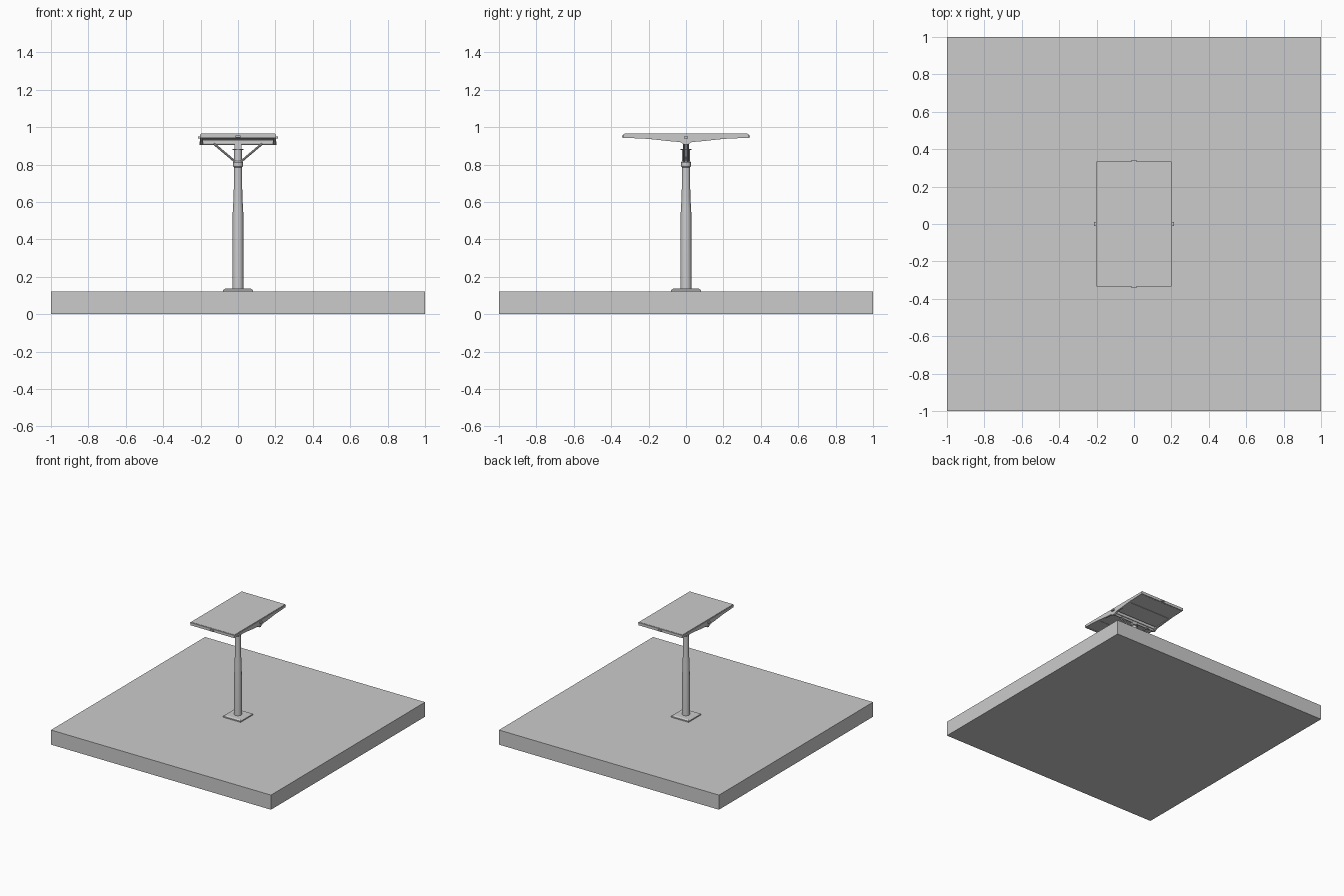
import bpy, bmesh, math
from mathutils import Vector

if "Cube" in bpy.data.objects:
    bpy.data.objects.remove(bpy.data.objects["Cube"])

grey = bpy.data.materials.new("light_grey")
grey.diffuse_color = (0.6, 0.6, 0.6, 1)
grey.use_nodes = True
grey.node_tree.nodes["Principled BSDF"].inputs["Base Color"].default_value = grey.diffuse_color


def make(name, bm, smooth=False):
    bmesh.ops.recalc_face_normals(bm, faces=bm.faces[:])
    me = bpy.data.meshes.new(name)
    bm.to_mesh(me)
    bm.free()
    me.materials.append(grey)
    ob = bpy.data.objects.new(name, me)
    bpy.context.collection.objects.link(ob)
    if smooth:
        bpy.ops.object.select_all(action='DESELECT')
        ob.select_set(True)
        bpy.context.view_layer.objects.active = ob
        bpy.ops.object.shade_smooth_by_angle(angle=math.radians(35))
    return ob


def box(name, x0, x1, y0, y1, z0, z1, inset=0.0):
    """Box whose top may be drawn in to form a sloped plate."""
    bm = bmesh.new()
    bmesh.ops.create_cube(bm, size=1)
    for v in bm.verts:
        s = v.co.copy()
        i = inset if s.z > 0 else 0
        v.co = ((x0 + i, x1 - i)[s.x > 0], (y0 + i, y1 - i)[s.y > 0], (z0, z1)[s.z > 0])
    return make(name, bm)


def lathe(name, profile, n=16):
    bm = bmesh.new()
    rings = [[bm.verts.new((r * math.cos(2 * math.pi * i / n), r * math.sin(2 * math.pi * i / n), z))
              for i in range(n)] for r, z in profile]
    for a, b in zip(rings, rings[1:]):
        for i in range(n):
            j = (i + 1) % n
            bm.faces.new((a[i], a[j], b[j], b[i]))
    bm.faces.new(rings[0])
    bm.faces.new(rings[-1])
    return make(name, bm, True)


def rod(name, p, q, r, n=10):
    p, q = Vector(p), Vector(q)
    bm = bmesh.new()
    bmesh.ops.create_cone(bm, cap_ends=True, segments=n, radius1=r, radius2=r, depth=(q - p).length)
    rot = (q - p).to_track_quat('Z', 'Y')
    for v in bm.verts:
        v.co = rot @ v.co + (p + q) / 2
    return make(name, bm, True)


def rib(name, x0, x1, profile):
    """Extrude a y-z outline along x."""
    bm = bmesh.new()
    a, b = [[bm.verts.new((x, y, z)) for y, z in profile] for x in (x0, x1)]
    n = len(profile)
    for i in range(n):
        j = (i + 1) % n
        bm.faces.new((a[i], a[j], b[j], b[i]))
    bm.faces.new(a)
    bm.faces.new(b)
    return make(name, bm)


# Ground slab and foot plate
box("ground_slab", -1, 1, -1, 1, 0, 0.12)
box("foot_plate", -0.08, 0.08, -0.08, 0.08, 0.12, 0.129)
box("foot_plate_top", -0.08, 0.08, -0.08, 0.08, 0.129, 0.136, 0.012)

# Stepped pole with collar and head flange
lathe("pole", [(0.03, 0.13), (0.028, 0.56), (0.023, 0.62), (0.022, 0.785), (0.026, 0.79),
               (0.026, 0.812), (0.021, 0.818), (0.021, 0.88)])
lathe("pole_head_flange", [(0.029, 0.877), (0.029, 0.884)])
box("head_stem", -0.02, 0.02, -0.009, 0.009, 0.88, 0.92)

# Canopy top sheet and its thin edge trim
box("canopy_sheet", -0.198, 0.198, -0.328, 0.328, 0.945, 0.965)
for s in (-1, 1):
    box("end_trim", -0.2, 0.2, s * 0.33 - 0.004, s * 0.33 + 0.004, 0.941, 0.963)

# Tapered side ribs, with slimmer ones in between
half = [(0.33, 0.943), (0.2, 0.937), (0.09, 0.925), (0.03, 0.92), (0.012, 0.908)]
outline = [(-0.332, 0.96), (0.332, 0.96)] + half + [(-y, z) for y, z in reversed(half)]
for s in (-1, 1):
    rib("side_rib", s * 0.188, s * 0.202, outline)
    # Diagonal braces in pairs
    for t in (-1, 1):
        rod("brace", (s * 0.015, t * 0.009, 0.815), (s * 0.13, t * 0.009, 0.912), 0.006)
    # Tabs on the four canopy edges
    box("side_tab", s * 0.206 - 0.008, s * 0.206 + 0.008, -0.012, 0.012, 0.938, 0.95)
    box("end_tab", -0.014, 0.014, s * 0.337 - 0.006, s * 0.337 + 0.006, 0.945, 0.956)

# Cross beam, round rail and underside panels
box("cross_beam", -0.2, 0.2, -0.014, 0.014, 0.918, 0.947)
rod("cross_rail", (-0.205, 0, 0.914), (0.205, 0, 0.914), 0.009, 12)
for s in (-1, 1):
    rib("soffit_panel", -0.19, 0.19, [(s * 0.32, 0.944), (s * 0.32, 0.948),
                                      (s * 0.03, 0.948), (s * 0.03, 0.928)])
    box("cross_batten", -0.19, 0.19, s * 0.18 - 0.004, s * 0.18 + 0.004, 0.934, 0.946)
